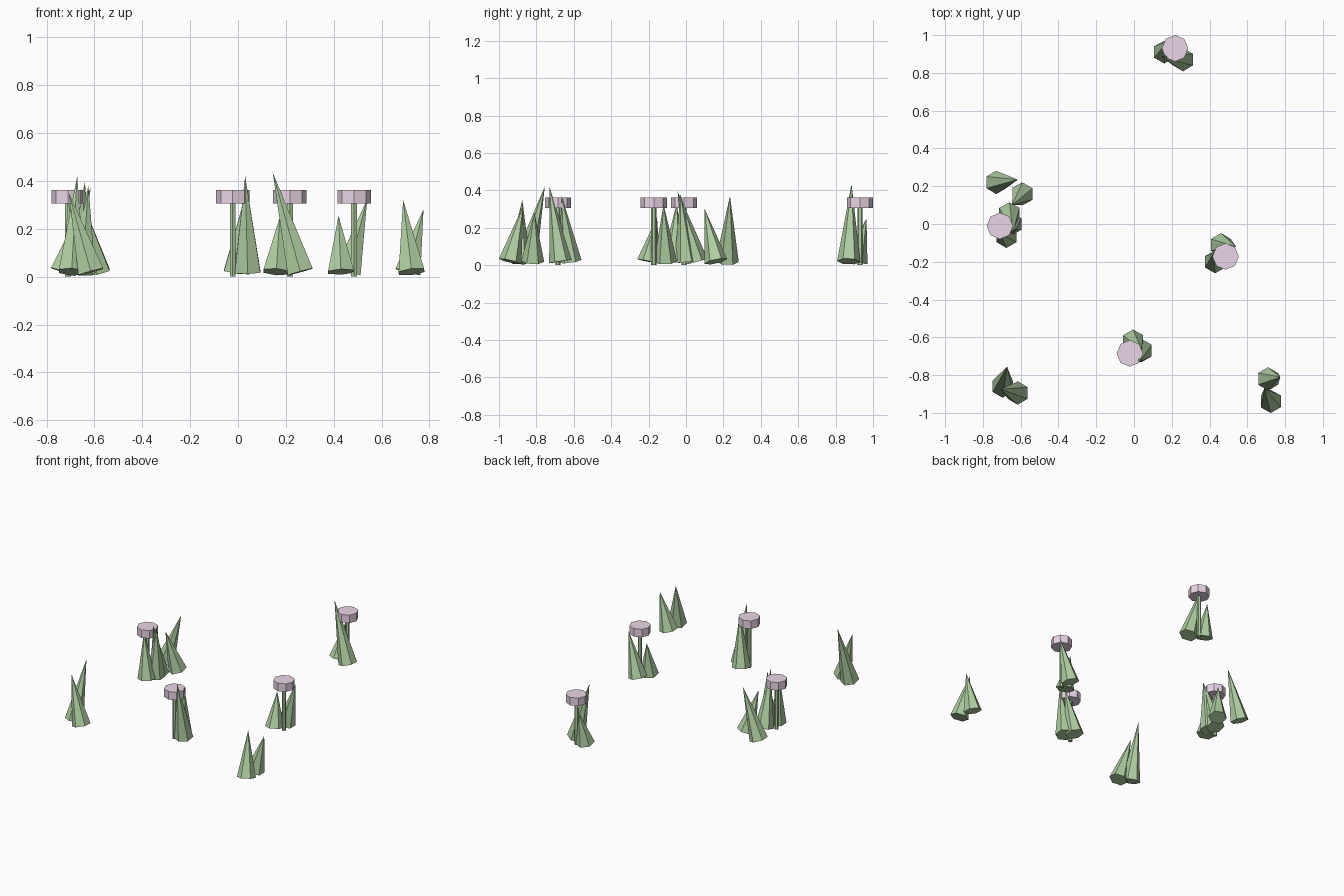
import bpy
from mathutils import Vector


def material(name, color):
    m = bpy.data.materials.new(name)
    m.diffuse_color = (*color, 1)
    return m


GREEN = material("leaf_green", (0.43, 0.62, 0.36))
PINK = material("petal_pink", (0.82, 0.67, 0.79))


def cone(name, base, tip, r1, r2, sides, mat):
    """Flat-faced cone or cylinder running from base to tip."""
    a, b = Vector(base), Vector(tip)
    d = b - a
    bpy.ops.mesh.primitive_cone_add(vertices=sides, radius1=r1, radius2=r2,
                                    depth=d.length, location=(a + b) / 2)
    ob = bpy.context.object
    ob.name = name
    ob.rotation_mode = 'QUATERNION'
    # tilt about the horizontal axis only, so the sides do not twist
    ob.rotation_quaternion = Vector((0, 0, 1)).rotation_difference(d)
    ob.data.materials.append(mat)
    return ob


# Grass blades: base x, y then tip x, y, z
blades = [
    # back tuft
    (0.26, 0.87, 0.145, 0.885, 0.435),
    (0.16, 0.91, 0.175, 0.965, 0.25),
    # left rear tuft
    (-0.73, 0.22, -0.615, 0.235, 0.37),
    (-0.59, 0.16, -0.645, 0.10, 0.30),
    # left middle tuft
    (-0.66, 0.055, -0.64, -0.045, 0.395),
    (-0.65, 0.00, -0.625, -0.03, 0.38),
    (-0.675, -0.065, -0.71, -0.05, 0.33),
    # left front tuft
    (-0.695, -0.86, -0.672, -0.755, 0.42),
    (-0.615, -0.895, -0.707, -0.875, 0.35),
    # centre front tuft
    (0.04, -0.67, 0.03, -0.73, 0.42),
    (-0.005, -0.62, 0.04, -0.665, 0.37),
    # right middle tuft
    (0.43, -0.20, 0.42, -0.155, 0.255),
    (0.46, -0.11, 0.54, -0.12, 0.325),
    # right front tuft
    (0.71, -0.82, 0.775, -0.81, 0.28),
    (0.725, -0.94, 0.69, -0.87, 0.32),
]
for i, (bx, by, tx, ty, tz) in enumerate(blades):
    cone(f"grass_blade_{i + 1}", (bx, by, 0.02), (tx, ty, tz), 0.062, 0, 6, GREEN)

# Flowers: thin stem and an eight-sided flat head
for i, (x, y) in enumerate([(0.217, 0.93), (-0.71, -0.01), (-0.022, -0.685), (0.485, -0.172)]):
    cone(f"flower_stem_{i + 1}", (x, y, 0.0), (x, y, 0.305), 0.014, 0.014, 6, GREEN)
    cone(f"flower_head_{i + 1}", (x, y, 0.305), (x, y, 0.362), 0.07, 0.07, 8, PINK)
